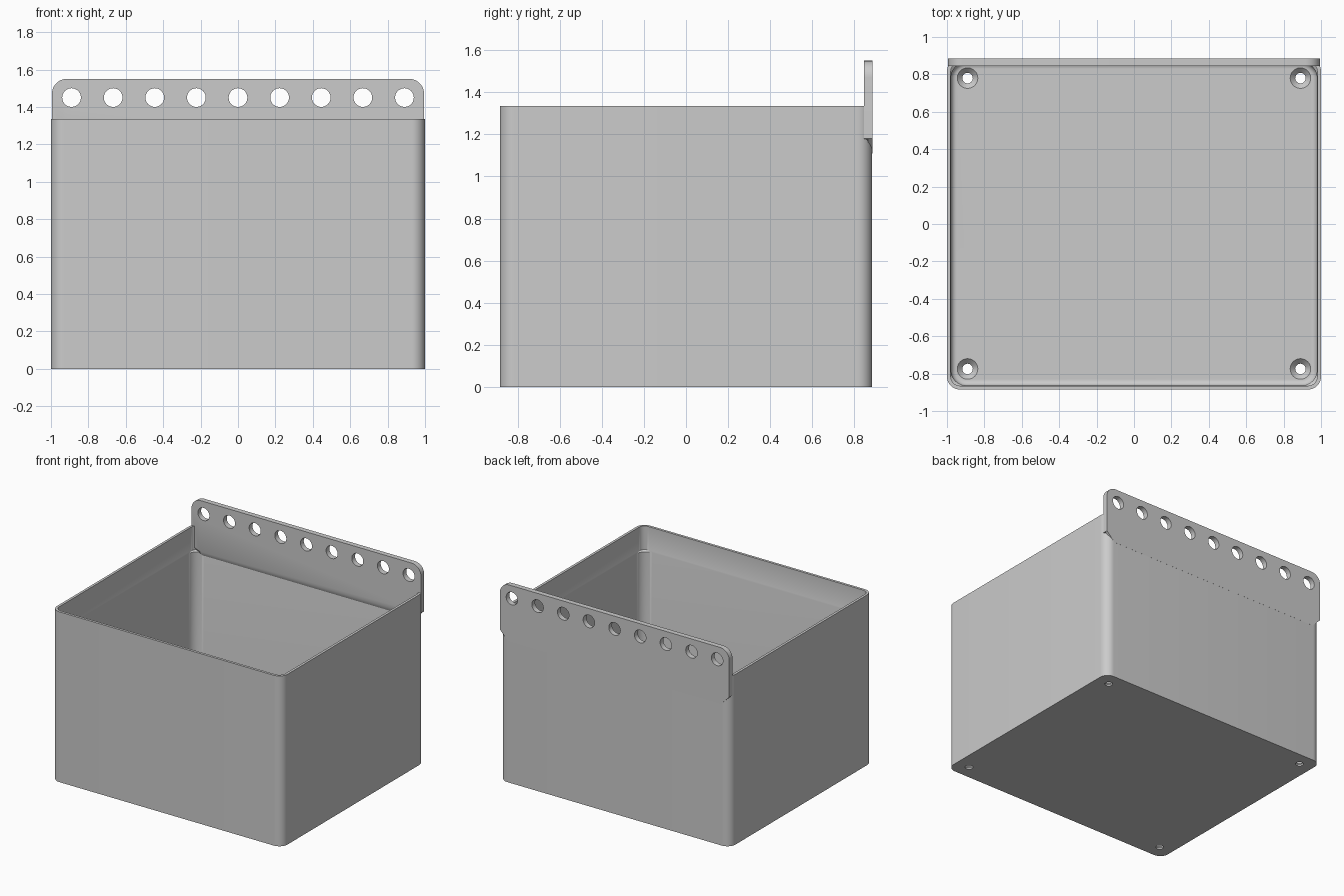
import bpy, bmesh, math
from mathutils import Matrix

if "Cube" in bpy.data.objects:
    bpy.data.objects.remove(bpy.data.objects["Cube"], do_unlink=True)

HALF_X, HALF_Y, RIM, CORNER = 1.0, 0.885, 1.335, 0.07
FLOOR, FILLET, LEDGE = 0.04, 0.03, 1.14

grey = bpy.data.materials.new("plain_grey")
grey.use_nodes = True
colour = (0.6, 0.6, 0.6, 1)
grey.diffuse_color = colour
grey.node_tree.nodes["Principled BSDF"].inputs["Base Color"].default_value = colour


def make_object(name, bm):
    bmesh.ops.recalc_face_normals(bm, faces=bm.faces)
    mesh = bpy.data.meshes.new(name)
    bm.to_mesh(mesh)
    bm.free()
    mesh.materials.append(grey)
    obj = bpy.data.objects.new(name, mesh)
    bpy.context.collection.objects.link(obj)
    return obj


def rounded_rect(inset, radius, z, steps=12):
    points = []
    for i, (sx, sy) in enumerate([(1, 1), (-1, 1), (-1, -1), (1, -1)]):
        for k in range(steps + 1):
            a = math.pi / 2 * (i + k / steps)
            points.append((sx * (HALF_X - inset - radius) + radius * math.cos(a),
                           sy * (HALF_Y - inset - radius) + radius * math.sin(a), z))
    return points


def loft(bm, rings):
    loops = [[bm.verts.new(p) for p in ring] for ring in rings]
    n = len(loops[0])
    for a, b in zip(loops, loops[1:]):
        for i in range(n):
            bm.faces.new((a[i], a[(i + 1) % n], b[(i + 1) % n], b[i]))
    bm.faces.new(loops[0])
    bm.faces.new(loops[-1])


def cut(obj, cutter):
    mod = obj.modifiers.new("holes", 'BOOLEAN')
    mod.operation, mod.solver, mod.object = 'DIFFERENCE', 'EXACT', cutter
    bpy.ops.object.select_all(action='DESELECT')
    obj.select_set(True)
    bpy.context.view_layer.objects.active = obj
    bpy.ops.object.modifier_apply(modifier=mod.name)
    bpy.data.objects.remove(cutter, do_unlink=True)
    bpy.ops.object.shade_smooth_by_angle(angle=math.radians(30))


# Open box: outer wall, thin rim, corner ledges, filleted floor
bm = bmesh.new()
rings = [rounded_rect(0, CORNER, 0), rounded_rect(0, CORNER, RIM),
         rounded_rect(0.02, 0.05, RIM), rounded_rect(0.02, 0.05, LEDGE + 0.01),
         rounded_rect(0.022, 0.08, LEDGE)]
for k in range(7):
    a = math.pi / 2 * k / 6
    d = FILLET * (1 - math.cos(a))
    rings.append(rounded_rect(0.022 + d, 0.08 - d, FLOOR + FILLET * (1 - math.sin(a))))
loft(bm, rings)
box = make_object("box", bm)

# Countersunk screw holes in the floor
bm = bmesh.new()
for x in (-0.89, 0.89):
    for y in (-0.775, 0.78):
        profile = [(0.028, -0.05), (0.028, 0.012), (0.055, FLOOR), (0.055, FLOOR + 0.01)]
        loft(bm, [[(x + r * math.cos(t * math.pi / 16), y + r * math.sin(t * math.pi / 16), z)
                   for t in range(32)] for r, z in profile])
cut(box, make_object("screw_hole_cutter", bm))

# Hanging plate with rounded top corners and tapered lower ends
half, top, radius = 0.995, 1.55, 0.08
right_side = [(half - 0.07, 1.11), (half, 1.18)]
for k in range(11):
    a = math.pi / 2 * k / 10
    right_side.append((half - radius + radius * math.cos(a), top - radius + radius * math.sin(a)))
outline = right_side + [(-x, z) for x, z in reversed(right_side)]
bm = bmesh.new()
# The lower edge slopes into the back wall
loft(bm, [[(x, y, z + (lift if z < 1.15 else 0)) for x, z in outline]
          for y, lift in ((0.845, 0.04), (0.866, 0.0), (0.8855, 0.0))])
plate = make_object("hanging_plate", bm)

# Row of nine hanging holes
bm = bmesh.new()
for i in range(9):
    spot = Matrix.Translation(((i - 4) * 0.2225, 0.865, 1.45)) @ Matrix.Rotation(math.pi / 2, 4, 'X')
    bmesh.ops.create_cone(bm, cap_ends=True, segments=32, radius1=0.05, radius2=0.05,
                          depth=0.2, matrix=spot)
cut(plate, make_object("hanging_hole_cutter", bm))
